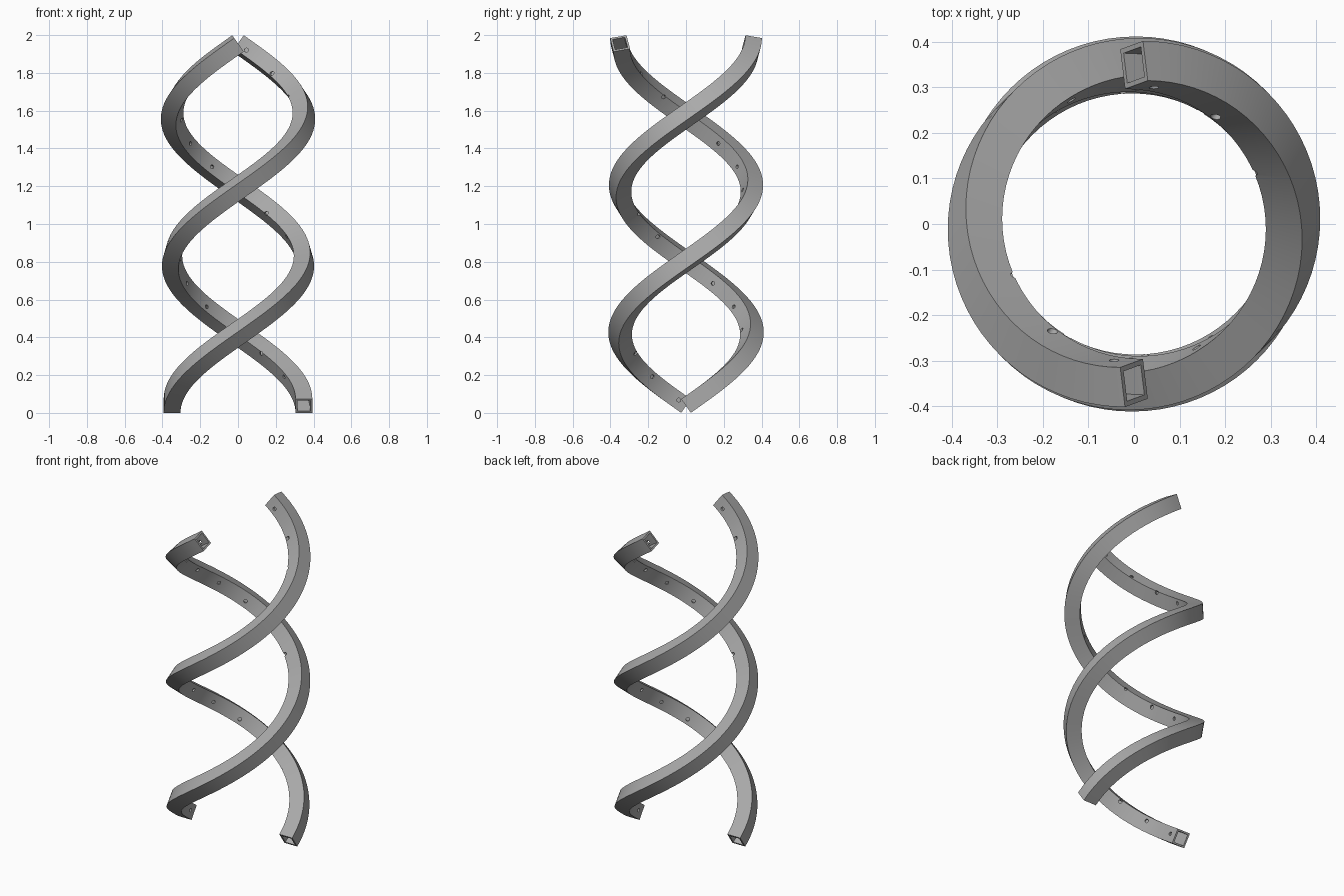
import bpy, bmesh, math
from mathutils import Vector, Matrix

if "Cube" in bpy.data.objects:
    bpy.data.objects.remove(bpy.data.objects["Cube"])

R = 0.349                 # helix radius
Z0, Z1 = 0.037, 1.956     # centreline start and end heights
TURN = 2.5 * math.pi      # one and a quarter turns
HALF, WALL = 0.0445, 0.011
STEPS = 100
SLOPE = math.atan2(Z1 - Z0, R * TURN)

steel = bpy.data.materials.new("grey steel")
steel.diffuse_color = (0.4, 0.4, 0.4, 1)
steel.use_nodes = True
steel.node_tree.nodes["Principled BSDF"].inputs["Base Color"].default_value = steel.diffuse_color


def new_object(name, bm):
    bmesh.ops.recalc_face_normals(bm, faces=bm.faces)
    mesh = bpy.data.meshes.new(name)
    bm.to_mesh(mesh)
    bm.free()
    obj = bpy.data.objects.new(name, mesh)
    bpy.context.collection.objects.link(obj)
    mesh.materials.append(steel)
    return obj


def ring(bm, t, start):
    """Outer and inner square of the tube, carried along without twist."""
    a = start + t
    centre = Vector((R * math.cos(a), R * math.sin(a), Z0 + (Z1 - Z0) * t / TURN))
    inward = Vector((-math.cos(a), -math.sin(a), 0))
    tangent = Vector((-math.sin(a) * math.cos(SLOPE), math.cos(a) * math.cos(SLOPE), math.sin(SLOPE)))
    roll = Matrix.Rotation(-t * math.sin(SLOPE), 3, tangent)
    u = roll @ inward
    v = roll @ tangent.cross(inward)
    return [[bm.verts.new(centre + h * (i * u + j * v))
             for i, j in ((1, 1), (-1, 1), (-1, -1), (1, -1))]
            for h in (HALF, HALF - WALL)]


def helix_tube(name, start):
    bm = bmesh.new()
    rings = [ring(bm, TURN * k / STEPS, start) for k in range(STEPS + 1)]
    for lower, upper in zip(rings, rings[1:]):
        for shell in (0, 1):
            for i in range(4):
                j = (i + 1) % 4
                bm.faces.new((lower[shell][i], lower[shell][j], upper[shell][j], upper[shell][i]))
    # rims of the open ends
    for outer, inner in (rings[0], rings[-1]):
        for i in range(4):
            j = (i + 1) % 4
            bm.faces.new((outer[i], outer[j], inner[j], inner[i]))
    return new_object(name, bm)


def hole_cutters(start):
    """Radial drills that pierce only the inner side of the tube."""
    bm = bmesh.new()
    for k in range(16):
        z = 0.068 + 0.1235 * k
        a = start + TURN * (z - Z0) / (Z1 - Z0)
        place = (Matrix.Translation((0.3 * math.cos(a), 0.3 * math.sin(a), z))
                 @ Matrix.Rotation(a, 4, 'Z') @ Matrix.Rotation(math.pi / 2, 4, 'Y'))
        bmesh.ops.create_cone(bm, cap_ends=True, segments=16, radius1=0.0105,
                              radius2=0.0105, depth=0.07, matrix=place)
    return new_object("hole_cutters", bm)


for name, start in (("helix_tube_a", 0), ("helix_tube_b", math.pi)):
    tube = helix_tube(name, start)
    cutter = hole_cutters(start)
    cutter.hide_render = True
    mod = tube.modifiers.new("holes", 'BOOLEAN')
    mod.operation = 'DIFFERENCE'
    mod.solver = 'EXACT'
    mod.object = cutter
    bpy.ops.object.select_all(action='DESELECT')
    tube.select_set(True)
    bpy.context.view_layer.objects.active = tube
    bpy.ops.object.modifier_apply(modifier=mod.name)
    bpy.data.objects.remove(cutter)
    bpy.ops.object.shade_smooth_by_angle(angle=math.radians(30))
